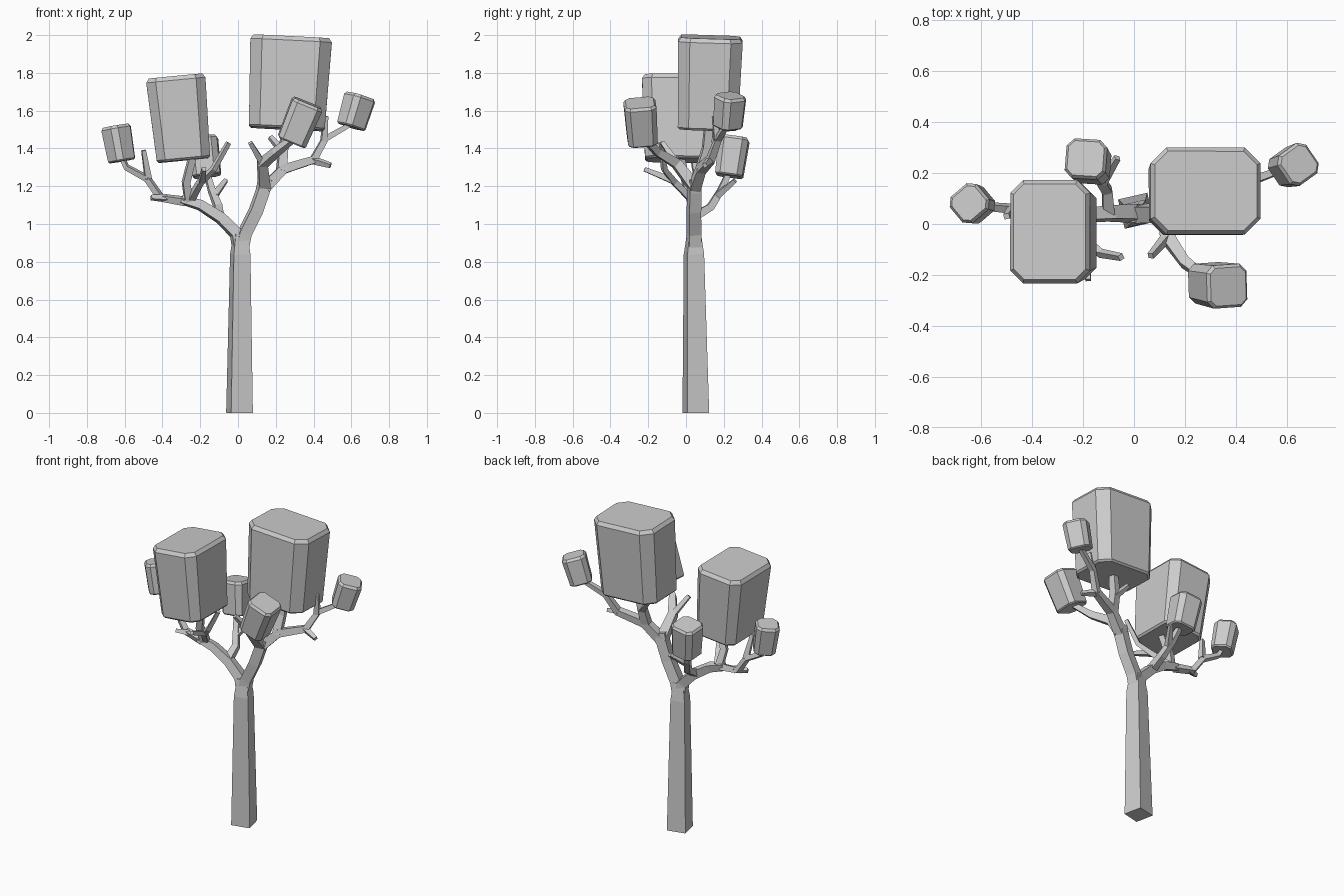
import bpy, bmesh, math
from mathutils import Vector, Matrix

if "Cube" in bpy.data.objects:
    bpy.data.objects.remove(bpy.data.objects["Cube"])

GREY = (0.6, 0.6, 0.6, 1)
grey = bpy.data.materials.new("plain_grey")
grey.use_nodes = True
grey.diffuse_color = GREY
grey.node_tree.nodes["Principled BSDF"].inputs["Base Color"].default_value = GREY


def loft(name, rings):
    """Skin a list of matching rings and cap both ends."""
    bm = bmesh.new()
    loops = [[bm.verts.new(p) for p in ring] for ring in rings]
    n = len(loops[0])
    for a, b in zip(loops, loops[1:]):
        for i in range(n):
            j = (i + 1) % n
            bm.faces.new((a[i], a[j], b[j], b[i]))
    bm.faces.new(loops[0][::-1])
    bm.faces.new(loops[-1])
    bmesh.ops.recalc_face_normals(bm, faces=bm.faces)
    mesh = bpy.data.meshes.new(name)
    bm.to_mesh(mesh)
    bm.free()
    mesh.materials.append(grey)
    obj = bpy.data.objects.new(name, mesh)
    bpy.context.collection.objects.link(obj)
    return obj


def limb(name, points, widths, twist=13):
    """Square tube along a path, tapering from first to last width."""
    pts = [Vector(p) for p in points]
    last = len(pts) - 1
    side = Vector((math.cos(math.radians(twist)), math.sin(math.radians(twist)), 0))
    rings = []
    for i, p in enumerate(pts):
        axis = (pts[min(i + 1, last)] - pts[max(i - 1, 0)]).normalized()
        side = (side - axis * side.dot(axis)).normalized()
        up = axis.cross(side)
        w = widths[0] + (widths[-1] - widths[0]) * i / last
        rings.append([p + (side * u + up * v) * w / 2
                      for u, v in ((-1, -1), (1, -1), (1, 1), (-1, 1))])
    return loft(name, rings)


def foliage(name, bottom, top, size, turn, corner, rim, taper=0.92):
    """Tapered block with cut corners and a narrow bevel round the ends."""
    bottom, top = Vector(bottom), Vector(top)
    axis = top - bottom
    tilt = Vector((0, 0, 1)).rotation_difference(axis).to_matrix().to_4x4()
    place = Matrix.Translation(bottom) @ tilt @ Matrix.Rotation(math.radians(turn), 4, 'Z')

    def ring(z, scale, inset):
        x, y = size[0] * scale / 2 - inset, size[1] * scale / 2 - inset
        c = corner * scale - inset * 0.6
        outline = ((x - c, -y), (x, c - y), (x, y - c), (x - c, y),
                   (c - x, y), (-x, y - c), (-x, c - y), (c - x, -y))
        return [place @ Vector((u, v, z)) for u, v in outline]

    h = axis.length
    return loft(name, [ring(0, taper, rim * 0.5), ring(rim * 0.5, taper, 0),
                       ring(h - rim, 1, 0), ring(h, 1, rim * 0.7)])


# Trunk and the two main limbs
limb("trunk", [(0.008, 0.052, 0), (0.012, 0.042, 0.84), (0.013, 0.042, 0.95)], (0.118, 0.062))
limb("right_limb", [(0.016, 0.042, 0.86), (0.035, 0.042, 0.95), (0.095, 0.042, 1.07),
                    (0.13, 0.045, 1.17), (0.145, 0.045, 1.24)], (0.066, 0.062))
limb("left_limb", [(0.01, 0.042, 0.86), (-0.01, 0.042, 0.95), (-0.09, 0.042, 1.03),
                   (-0.2, 0.035, 1.1), (-0.3, 0.03, 1.13)], (0.066, 0.042))

# Secondary branches carrying the foliage
branches = {
    "front_branch": ([(0.14, 0.05, 1.19), (0.13, -0.05, 1.32), (0.2, -0.15, 1.38),
                      (0.29, -0.22, 1.45)], (0.062, 0.03)),
    "outer_right_branch": ([(0.14, 0.045, 1.19), (0.24, 0.08, 1.29), (0.4, 0.13, 1.34),
                            (0.46, 0.17, 1.45), (0.6, 0.22, 1.53)], (0.058, 0.024)),
    "big_right_branch": ([(0.23, 0.075, 1.28), (0.24, 0.11, 1.4), (0.26, 0.12, 1.53)],
                         (0.05, 0.04)),
    "outer_left_branch": ([(-0.28, 0.03, 1.12), (-0.41, 0.05, 1.14), (-0.48, 0.06, 1.24),
                           (-0.59, 0.07, 1.3), (-0.615, 0.075, 1.35)], (0.04, 0.022)),
    "big_left_branch": ([(-0.26, 0.03, 1.12), (-0.275, 0, 1.22), (-0.24, -0.03, 1.36)],
                        (0.042, 0.036)),
    "inner_left_branch": ([(-0.25, 0.03, 1.13), (-0.2, -0.06, 1.22), (-0.13, -0.115, 1.29),
                           (-0.05, -0.13, 1.43)], (0.036, 0.022)),
    "back_branch": ([(-0.1, 0.045, 1.04), (-0.105, 0.13, 1.09), (-0.14, 0.185, 1.18),
                     (-0.165, 0.225, 1.27)], (0.045, 0.028)),
}
for name, (path, widths) in branches.items():
    limb(name, path, widths)

# Bare twigs
twigs = {
    "front_twig": ((0.13, -0.05, 1.32), (0.065, -0.125, 1.43)),
    "low_right_twig": ((0.39, 0.13, 1.34), (0.49, 0.1, 1.31)),
    "high_right_twig": ((0.455, 0.165, 1.44), (0.465, 0.15, 1.57)),
    "inner_right_twig": ((0.24, 0.11, 1.38), (0.17, 0.15, 1.46)),
    "low_left_twig": ((-0.38, 0.045, 1.137), (-0.46, 0.02, 1.14)),
    "high_left_twig": ((-0.475, 0.06, 1.24), (-0.5, 0.03, 1.39)),
    "under_left_twig": ((-0.19, -0.07, 1.23), (-0.18, -0.22, 1.29)),
    "back_twig": ((-0.125, 0.165, 1.15), (-0.065, 0.26, 1.23)),
}
for name, (a, b) in twigs.items():
    limb(name, (a, b), (0.034, 0.022))

# Foliage blocks
foliage("big_right_foliage", (0.258, 0.115, 1.503), (0.282, 0.13, 1.99),
        (0.432, 0.342), 0, 0.062, 0.022, 0.93)
foliage("big_left_foliage", (-0.288, -0.035, 1.337), (-0.331, -0.03, 1.782),
        (0.315, 0.405), 0, 0.05, 0.022, 0.9)
foliage("outer_left_foliage", (-0.615, 0.075, 1.332), (-0.648, 0.082, 1.52),
        (0.14, 0.135), 40, 0.028, 0.015)
foliage("back_foliage", (-0.165, 0.228, 1.253), (-0.19, 0.257, 1.46),
        (0.162, 0.158), -4, 0.03, 0.015)
foliage("outer_right_foliage", (0.598, 0.222, 1.513), (0.648, 0.235, 1.68),
        (0.145, 0.145), 35, 0.028, 0.015)
foliage("front_foliage", (0.283, -0.23, 1.433), (0.37, -0.245, 1.642),
        (0.17, 0.17), 3, 0.028, 0.015)
